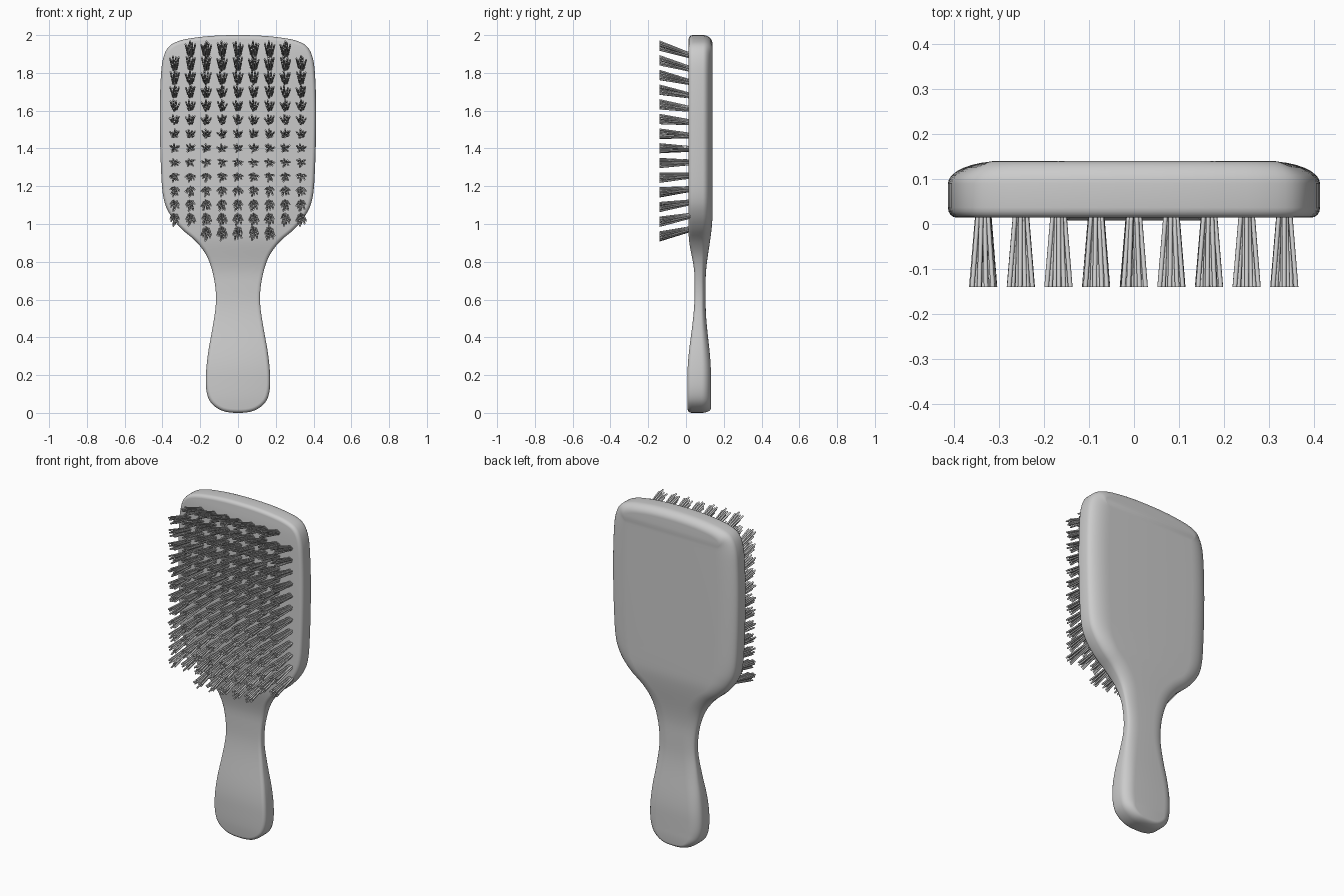
import bpy, bmesh, math, random
from mathutils import Vector

if "Cube" in bpy.data.objects:
    bpy.data.objects.remove(bpy.data.objects["Cube"])

random.seed(4)


def finish(name, bm, angle):
    bmesh.ops.recalc_face_normals(bm, faces=bm.faces)
    me = bpy.data.meshes.new(name)
    bm.to_mesh(me)
    bm.free()
    ob = bpy.data.objects.new(name, me)
    bpy.context.collection.objects.link(ob)
    bpy.ops.object.select_all(action='DESELECT')
    ob.select_set(True)
    bpy.context.view_layer.objects.active = ob
    bpy.ops.object.shade_smooth_by_angle(angle=math.radians(angle))
    return ob


def spline(p0, p1, p2, p3, t):
    return 0.5 * (2 * p1 + (p2 - p0) * t + (2 * p0 - 5 * p1 + 4 * p2 - p3) * t * t
                  + (3 * p1 - p0 - 3 * p2 + p3) * t ** 3)


def depth(z, table):
    # smooth interpolation of (z, y) pairs
    for (za, ya), (zb, yb) in zip(table, table[1:]):
        if z <= zb:
            t = max(0, (z - za) / (zb - za))
            return ya + (yb - ya) * t * t * (3 - 2 * t)
    return table[-1][1]


# Right half of the outline (x, z), bottom to top
HALF = [(0, 0), (.08, .01), (.14, .05), (.166, .11), (.17, .2), (.158, .32), (.135, .45),
        (.117, .58), (.125, .70), (.16, .82), (.22, .905), (.30, .975), (.36, 1.05),
        (.395, 1.14), (.408, 1.3), (.414, 1.55), (.41, 1.75), (.398, 1.87), (.365, 1.94),
        (.30, 1.973), (.2, 1.99), (.1, 1.998), (0, 2)]
FRONT = [(0, .008), (.2, .008), (.62, .045), (.72, .045), (.95, .014), (2, .014)]
BACK = [(0, .132), (.2, .132), (.58, .104), (.70, .104), (1.05, .14), (2, .14)]

pts = [Vector(p) for p in HALF]
ext = [Vector((-pts[1].x, pts[1].y))] + pts + [Vector((-pts[-2].x, pts[-2].y))]
SUB = 4
outline = [spline(*ext[i:i + 4], k / SUB) for i in range(len(pts) - 1) for k in range(SUB)]
outline.append(pts[-1])
n = len(outline)
normals = []
for i in range(n):
    if i in (0, n - 1):
        normals.append(Vector((0, -1 if i == 0 else 1)))
    else:
        d = (outline[i + 1] - outline[i - 1]).normalized()
        normals.append(Vector((d.y, -d.x)))

# Paddle body: stacked outline loops with a small front and a broad back rounding
layers = []
for k in range(5):
    a = math.pi / 2 * k / 4
    layers.append(('front', 1 - math.sin(a), 1 - math.cos(a)))
for k in range(9):
    a = math.pi / 2 * k / 8
    layers.append(('back', 1 - math.cos(a), 1 - math.sin(a)))

bm = bmesh.new()
loops = []
for side, fin, fdep in layers:
    ring = []
    for p, nn in zip(outline, normals):
        broad = (.045 + .075 * nn.x ** 2) * min(1, .55 + .45 * depth(p.y, [(.6, 0), (1.1, 1)]))
        q = p - nn * fin * (.02 if side == 'front' else broad)
        yf, yb = depth(q.y, FRONT), depth(q.y, BACK)
        th = yb - yf
        y = yf + .18 * th * fdep if side == 'front' else yb - .4 * th * fdep
        ring.append((max(q.x, 0), y, q.y))
    ring += [(-x, y, z) for x, y, z in reversed(ring[1:-1])]
    loops.append([bm.verts.new(c) for c in ring])
m = len(loops[0])
for a, b in zip(loops, loops[1:]):
    for i in range(m):
        j = (i + 1) % m
        bm.faces.new((a[i], a[j], b[j], b[i]))
for ring in (loops[0], loops[-1]):
    for i in range(n - 1):
        quad = [ring[i], ring[i + 1], ring[(m - i - 1) % m], ring[(m - i) % m]]
        bm.faces.new(list(dict.fromkeys(quad)))
finish("brush_body", bm, 40)

# Bristle tufts: rows fan out slightly up and down, strands flare at the tips
COLS, ROWS, STRANDS, SIDES, RAD = 9, 14, 10, 6, .005
bm = bmesh.new()
for c in range(COLS):
    for r in range(ROWS):
        if (c in (0, 8) and r == ROWS - 1) or (c in (0, 1, 7, 8) and r == 0):
            continue
        cx = (c - 4) * .0837
        f = r / (ROWS - 1)
        zb, zt = .975 + f * .915, .935 + f * 1.01
        for s in range(STRANDS):
            ang = s * 2.39996 + random.uniform(-.3, .3)
            rad = math.sqrt((s + .5) / STRANDS)
            ox, oz = rad * math.cos(ang), rad * math.sin(ang)
            rings = []
            for y, z, spread in ((.03, zb, .013), (-.14, zt, .028)):
                rings.append([bm.verts.new((
                    cx + ox * spread + RAD * math.cos(math.tau * k / SIDES), y,
                    z + oz * spread + RAD * math.sin(math.tau * k / SIDES)))
                    for k in range(SIDES)])
            a, b = rings
            for k in range(SIDES):
                j = (k + 1) % SIDES
                bm.faces.new((a[k], a[j], b[j], b[k]))
            bm.faces.new(a)
            bm.faces.new(b)
finish("bristles", bm, 65)
